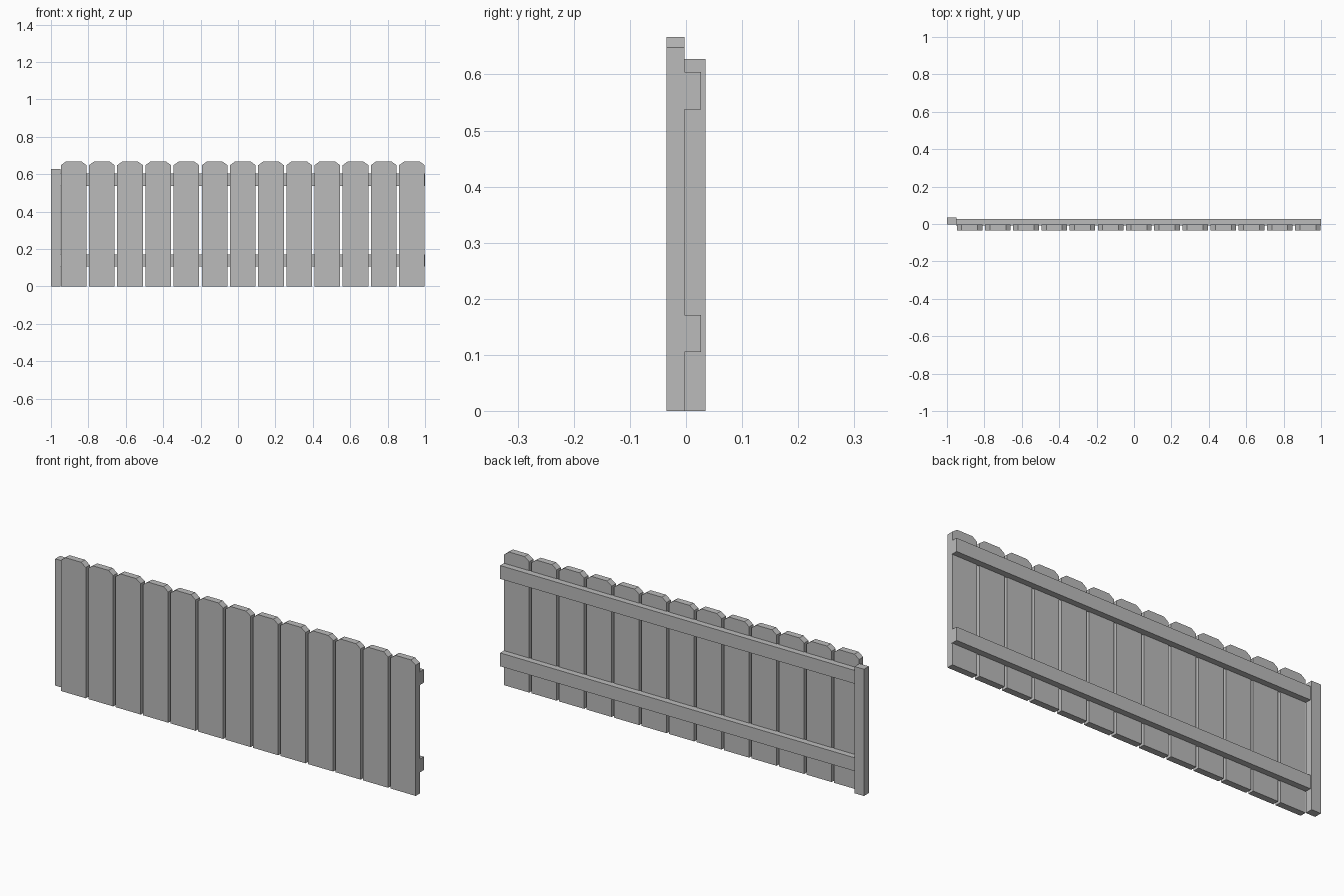
import bpy

cube = bpy.data.objects.get("Cube")
if cube:
    bpy.data.objects.remove(cube, do_unlink=True)

# Single flat grey for the whole fence
grey = bpy.data.materials.new("fence_grey")
grey.use_nodes = True
colour = (0.5, 0.5, 0.5, 1)
grey.diffuse_color = colour
grey.node_tree.nodes["Principled BSDF"].inputs["Base Color"].default_value = colour


def prism(name, profile, y0, y1):
    """Extrude an x-z outline (counter-clockwise from the front) from y0 to y1."""
    n = len(profile)
    verts = [(x, y, z) for y in (y0, y1) for x, z in profile]
    faces = [tuple(range(n)), tuple(reversed(range(n, 2 * n)))]
    faces += [(i, i + n, (i + 1) % n + n, (i + 1) % n) for i in range(n)]
    mesh = bpy.data.meshes.new(name)
    mesh.from_pydata(verts, [], faces)
    mesh.materials.append(grey)
    obj = bpy.data.objects.new(name, mesh)
    bpy.context.collection.objects.link(obj)
    return obj


def box(name, x0, x1, y0, y1, z0, z1):
    return prism(name, [(x0, z0), (x1, z0), (x1, z1), (x0, z1)], y0, y1)


# Pickets with clipped top corners
count, first, pitch, width = 13, -0.947, 0.1507, 0.137
height, shoulder, clip = 0.667, 0.648, 0.026
for i in range(count):
    a = first + i * pitch
    b = a + width
    prism(f"picket_{i + 1}", [(a, 0), (b, 0), (b, shoulder), (b - clip, height),
                              (a + clip, height), (a, shoulder)], -0.035, -0.003)

# Horizontal rails behind the pickets
for name, z in (("lower_rail", 0.105), ("upper_rail", 0.538)):
    box(name, -0.953, 1.0, -0.007, 0.027, z, z + 0.066)

# End post
box("end_post", -1.0, -0.949, -0.003, 0.035, 0, 0.628)
